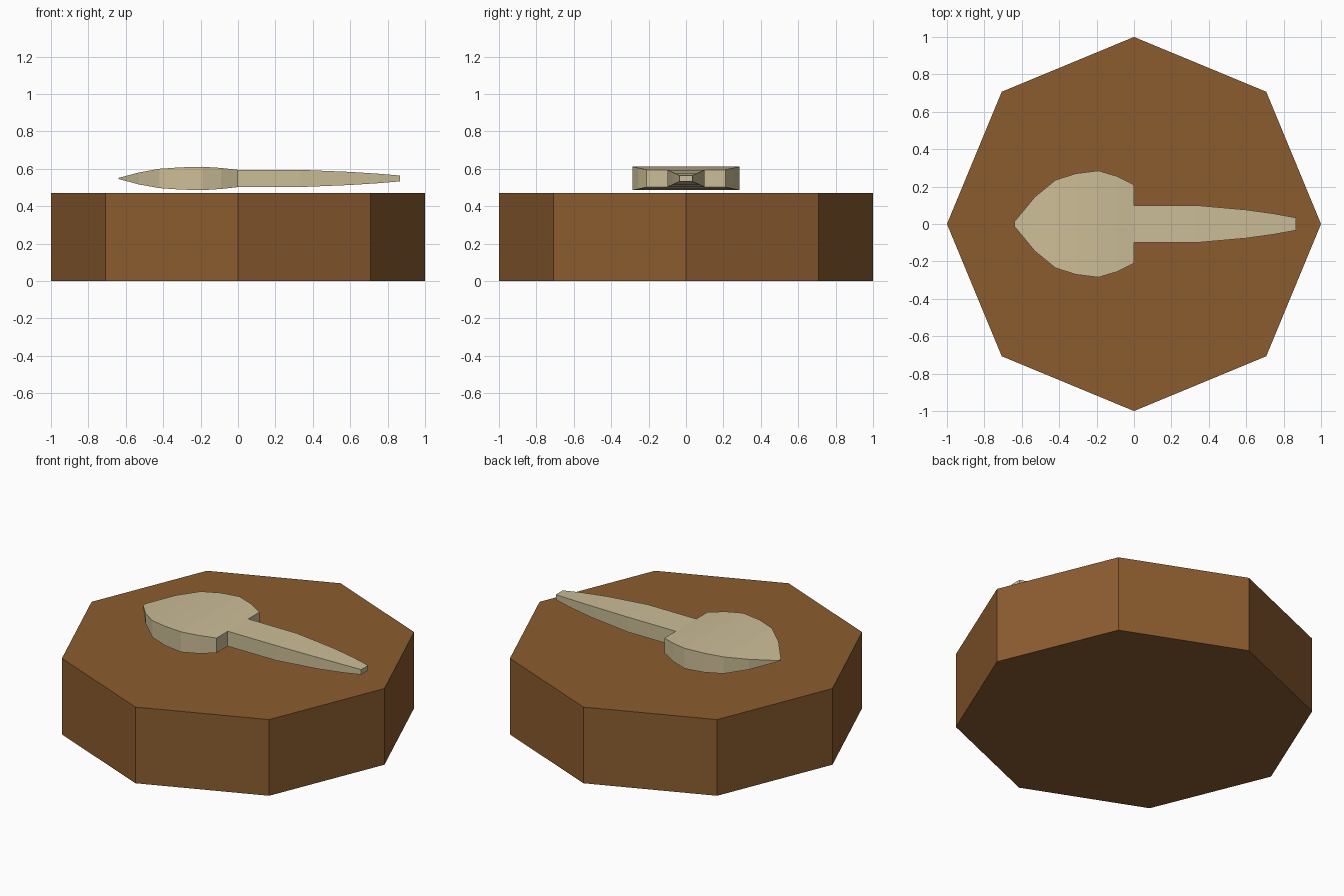
import bpy, bmesh, math

if "Cube" in bpy.data.objects:
    bpy.data.objects.remove(bpy.data.objects["Cube"])


def material(name, color):
    m = bpy.data.materials.new(name)
    m.diffuse_color = (*color, 1)
    m.use_nodes = True
    m.node_tree.nodes["Principled BSDF"].inputs["Base Color"].default_value = m.diffuse_color
    return m


def add_object(name, bm, mat):
    bmesh.ops.recalc_face_normals(bm, faces=bm.faces)
    mesh = bpy.data.meshes.new(name)
    bm.to_mesh(mesh)
    bm.free()
    mesh.materials.append(mat)
    obj = bpy.data.objects.new(name, mesh)
    bpy.context.collection.objects.link(obj)
    return obj


def loft(name, stations, aspect, z, mat):
    """Skin rectangular sections along x; stations are (x, half width)."""
    bm = bmesh.new()
    rings = []
    for x, w in stations:
        h = w / aspect
        rings.append([bm.verts.new((x, sy * w, z + sz * h))
                      for sy, sz in ((-1, -1), (1, -1), (1, 1), (-1, 1))])
    for a, b in zip(rings, rings[1:]):
        for i in range(4):
            j = (i + 1) % 4
            bm.faces.new((a[i], a[j], b[j], b[i]))
    bm.faces.new(rings[0])
    bm.faces.new(rings[-1])
    return add_object(name, bm, mat)


wood = material("brown wood", (0.26, 0.107, 0.028))
bone = material("pale bone", (0.60, 0.51, 0.31))

# Octagonal block
HEIGHT = 0.47
bm = bmesh.new()
bmesh.ops.create_cone(bm, cap_ends=True, segments=8, radius1=1, radius2=1, depth=HEIGHT)
bmesh.ops.translate(bm, verts=bm.verts, vec=(0, 0, HEIGHT / 2))
add_object("octagonal_block", bm, wood)

# Pointed blade and tapering handle, floating just above the block
Z = 0.548
loft("blade", [(-0.64, 0.012), (-0.60, 0.06), (-0.53, 0.145), (-0.42, 0.235),
               (-0.31, 0.27), (-0.19, 0.285), (-0.09, 0.255), (0, 0.21)], 4.55, Z, bone)
loft("handle", [(0, 0.10), (0.33, 0.10), (0.60, 0.076), (0.75, 0.055),
                (0.865, 0.034)], 2.17, Z, bone)
